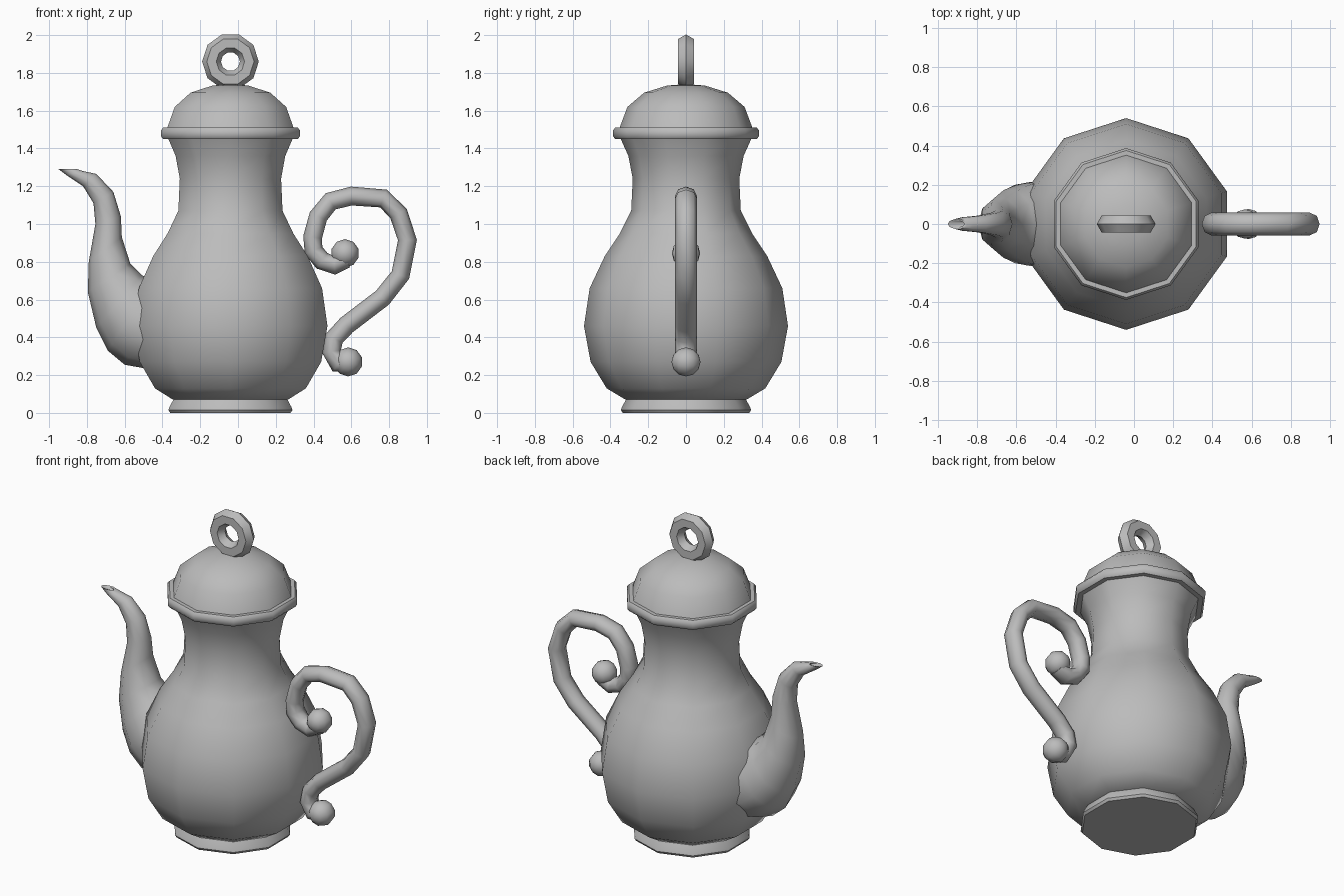
import bpy, math
from math import sin, cos, pi
from mathutils import Vector

if "Cube" in bpy.data.objects:
    bpy.data.objects.remove(bpy.data.objects["Cube"])

SIDES = 10
AXIS_X = -0.04

metal = bpy.data.materials.new("grey_metal")
metal.use_nodes = True
GREY = (0.5, 0.5, 0.5, 1)
metal.diffuse_color = GREY
metal.node_tree.nodes["Principled BSDF"].inputs["Base Color"].default_value = GREY


def finish(ob, angle=45):
    if not ob.data.materials:
        ob.data.materials.append(metal)
    bpy.ops.object.select_all(action='DESELECT')
    ob.select_set(True)
    bpy.context.view_layer.objects.active = ob
    bpy.ops.object.shade_smooth_by_angle(angle=math.radians(angle))
    return ob


def loft(name, rings, caps=True, angle=45):
    """Skin a list of equal-sized point rings."""
    n = len(rings[0])
    verts = [p for ring in rings for p in ring]
    faces = []
    for i in range(len(rings) - 1):
        for j in range(n):
            k = (j + 1) % n
            faces.append((i * n + j, i * n + k, (i + 1) * n + k, (i + 1) * n + j))
    if caps:
        faces.append(tuple(reversed(range(n))))
        faces.append(tuple(range(len(verts) - n, len(verts))))
    me = bpy.data.meshes.new(name)
    me.from_pydata(verts, [], faces)
    ob = bpy.data.objects.new(name, me)
    bpy.context.collection.objects.link(ob)
    bpy.context.view_layer.objects.active = ob
    bpy.ops.object.select_all(action='DESELECT')
    ob.select_set(True)
    bpy.ops.object.mode_set(mode='EDIT')
    bpy.ops.mesh.select_all(action='SELECT')
    bpy.ops.mesh.normals_make_consistent(inside=False)
    bpy.ops.object.mode_set(mode='OBJECT')
    return finish(ob, angle)


def lathe(name, profile, caps=True):
    """Ten-sided turned part with corners on the y axis."""
    rings = []
    for r, z in profile:
        rings.append([(AXIS_X + r * cos(pi / 2 + 2 * pi * j / SIDES),
                       r * sin(pi / 2 + 2 * pi * j / SIDES), z) for j in range(SIDES)])
    return loft(name, rings, caps)


# Turned parts: radius, height
lathe("foot", [(0.335, 0), (0.345, 0.015), (0.34, 0.03), (0.315, 0.075)])
lathe("body", [(0.32, 0.07), (0.42, 0.13), (0.505, 0.27), (0.54, 0.46), (0.51, 0.66),
               (0.43, 0.83), (0.35, 0.95), (0.29, 1.07), (0.282, 1.24),
               (0.305, 1.36), (0.35, 1.46)])
rim = [(0.34, 1.45), (0.375, 1.45), (0.387, 1.465), (0.387, 1.495),
       (0.375, 1.51), (0.345, 1.51)]
lathe("rim", rim)
lathe("lid", [(0.355, 1.5), (0.31, 1.62), (0.222, 1.695), (0.1, 1.733), (0.01, 1.74)])

# Ring finial
bpy.ops.mesh.primitive_torus_add(major_segments=SIDES, minor_segments=6,
                                 major_radius=0.1, minor_radius=0.05,
                                 location=(AXIS_X, 0, 1.86), rotation=(pi / 2, 0, 0))
finial = bpy.context.object
finial.name = "lid_ring"
finish(finial, 40)

# Spout: each ring is an oval between an outer and an inner point, with a half width
spout = [((-0.46, 0.23), (-0.34, 0.6), 0.23),
         ((-0.6, 0.255), (-0.4, 0.67), 0.225),
         ((-0.69, 0.33), (-0.45, 0.7), 0.21),
         ((-0.75, 0.45), (-0.51, 0.73), 0.18),
         ((-0.795, 0.64), (-0.57, 0.79), 0.135),
         ((-0.79, 0.8), (-0.615, 0.93), 0.1),
         ((-0.755, 1.0), (-0.62, 1.04), 0.072),
         ((-0.765, 1.11), (-0.66, 1.17), 0.06),
         ((-0.82, 1.2), (-0.75, 1.265), 0.045),
         ((-0.91, 1.26), (-0.82, 1.28), 0.036),
         ((-0.95, 1.29), (-0.85, 1.29), 0.026),
         ((-0.935, 1.286), (-0.865, 1.286), 0.016),
         ((-0.88, 1.266), (-0.83, 1.272), 0.014)]
rings = []
for (ax, az), (bx, bz), w in spout:
    mid = Vector(((ax + bx) / 2, 0, (az + bz) / 2))
    half = Vector(((ax - bx) / 2, 0, (az - bz) / 2))
    rings.append([mid + half * cos(2 * pi * j / SIDES) + Vector((0, w * sin(2 * pi * j / SIDES), 0))
                  for j in range(SIDES)])
loft("spout", rings, angle=60)

# Handle: round tube along a scrolled path
path = [(0.57, 0.815), (0.51, 0.782), (0.445, 0.805), (0.4, 0.86), (0.395, 0.93),
        (0.425, 1.04), (0.49, 1.12), (0.6, 1.148), (0.77, 1.135), (0.85, 1.055),
        (0.897, 0.915), (0.86, 0.73), (0.765, 0.61), (0.575, 0.465), (0.51, 0.395),
        (0.495, 0.325), (0.53, 0.26), (0.58, 0.265)]
pts = [Vector((x, 0, z)) for x, z in path]
side = Vector((0, 1, 0))
rings = []
for i, p in enumerate(pts):
    t = (pts[min(i + 1, len(pts) - 1)] - pts[max(i - 1, 0)]).normalized()
    out = t.cross(side)
    rings.append([p + 0.05 * out * cos(2 * pi * j / 8) + 0.058 * side * sin(2 * pi * j / 8)
                  for j in range(8)])
loft("handle", rings, angle=60)

# Scroll ends
for name, x, z, r in (("upper_scroll_ball", 0.567, 0.845, 0.075),
                      ("lower_scroll_ball", 0.583, 0.27, 0.077)):
    bpy.ops.mesh.primitive_uv_sphere_add(segments=10, ring_count=6, radius=r,
                                         location=(x, 0, z), rotation=(pi / 2, 0, 0))
    ball = bpy.context.object
    ball.name = name
    finish(ball, 60)
